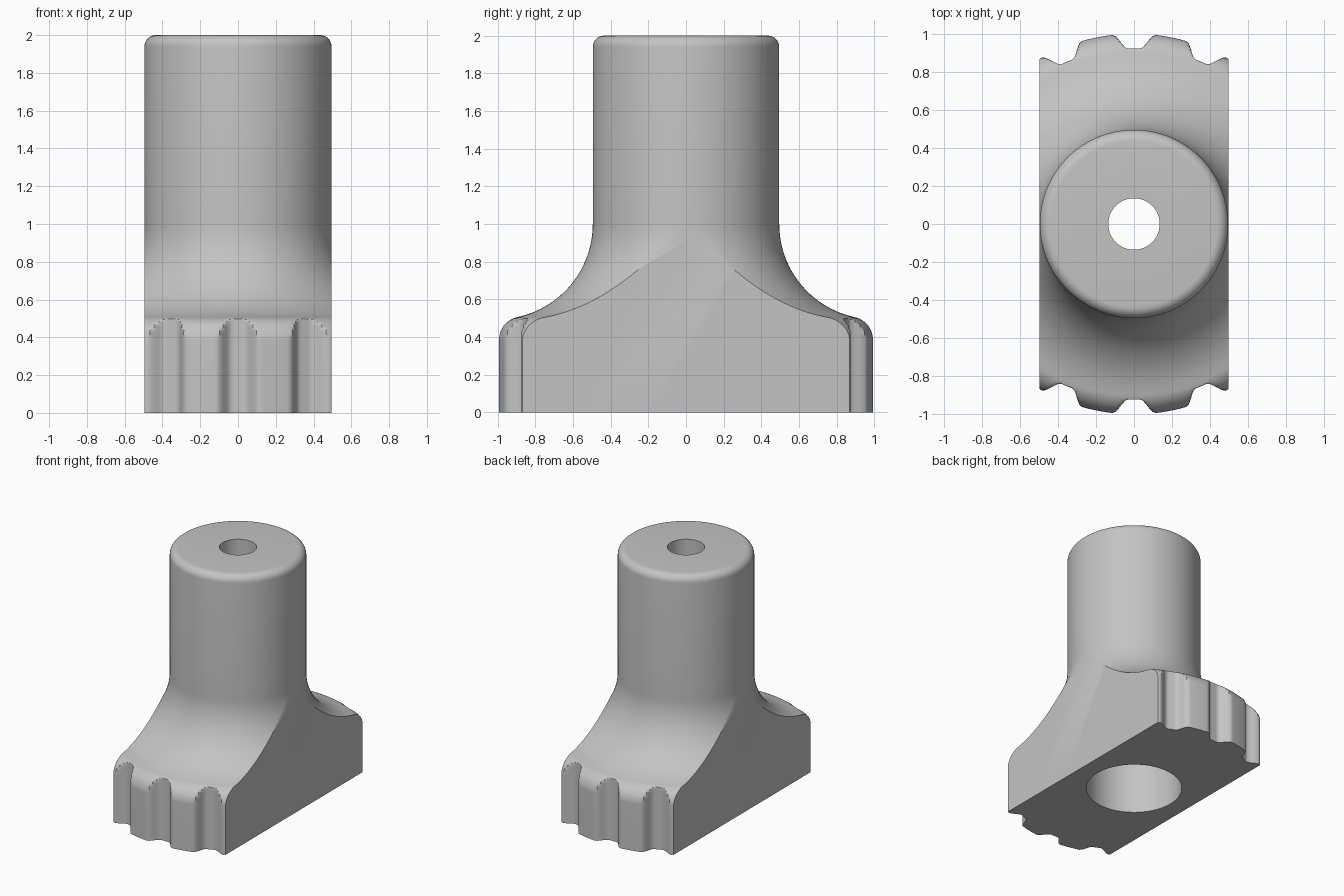
import bpy
import bmesh
from math import sin, cos, pi, radians, acos

cube = bpy.data.objects.get("Cube")
if cube:
    bpy.data.objects.remove(cube)

FLUTES = 16
STEPS = FLUTES * 24
SHAFT = 0.495
FLAT = 0.4955


def arc(cr, cz, rad, start, end, n):
    return [(cr + rad * cos(start + (end - start) * i / n),
             cz + rad * sin(start + (end - start) * i / n)) for i in range(n + 1)]


def flute_limit(theta):
    """Outer radius of the fluted rim at an angle."""
    pitch = 2 * pi / FLUTES
    d = abs((theta + pitch / 2) % pitch - pitch / 2)
    t = max(0.0, min(1.0, (0.115 - d) / 0.08))
    return 1 - 0.077 * t * t * (3 - 2 * t)


# Outer profile: rim, rounded shoulder, concave sweep, shaft, rounded top
meet = acos(0.13 / 0.635)
outer = [(1, 0), (1, 0.2)]
outer += arc(0.87, 0.378, 0.13, 0, meet, 20)
outer += arc(1, 1, 1 - SHAFT, pi + meet, pi, 24)[1:]
outer += arc(SHAFT - 0.06, 1.94, 0.06, 0, pi / 2, 8)
# Stepped bore running down through the middle
bore = [(0.135, 2), (0.135, 1.0), (0.355, 1.0), (0.355, 0)]
profile = outer + bore

# Revolve into a closed solid
bm = bmesh.new()
rings = []
for r, z in profile:
    ring = []
    for i in range(STEPS):
        a = 2 * pi * i / STEPS
        rr = min(r, flute_limit(a))
        ring.append(bm.verts.new((rr * sin(a), rr * cos(a), z)))
    rings.append(ring)
for k, ring in enumerate(rings):
    above = rings[(k + 1) % len(rings)]
    for i in range(STEPS):
        j = (i + 1) % STEPS
        bm.faces.new((ring[i], ring[j], above[j], above[i]))

# Slice the two flat sides and cap them
for side in (-1, 1):
    cut = bmesh.ops.bisect_plane(
        bm, geom=bm.verts[:] + bm.edges[:] + bm.faces[:], dist=1e-6,
        plane_co=(side * FLAT, 0, 0), plane_no=(side, 0, 0), clear_outer=True)
    edges = [e for e in cut["geom_cut"]
             if isinstance(e, bmesh.types.BMEdge) and e.is_boundary]
    bmesh.ops.holes_fill(bm, edges=edges, sides=0)
bmesh.ops.recalc_face_normals(bm, faces=bm.faces[:])

mesh = bpy.data.meshes.new("fluted_handle")
bm.to_mesh(mesh)
bm.free()
handle = bpy.data.objects.new("fluted_handle", mesh)
bpy.context.collection.objects.link(handle)

# Plain grey material
grey = bpy.data.materials.new("light_grey")
grey.use_nodes = True
colour = (0.55, 0.55, 0.55, 1)
grey.diffuse_color = colour
grey.node_tree.nodes["Principled BSDF"].inputs["Base Color"].default_value = colour
mesh.materials.append(grey)

bpy.ops.object.select_all(action="DESELECT")
handle.select_set(True)
bpy.context.view_layer.objects.active = handle
bpy.ops.object.shade_smooth_by_angle(angle=radians(35))
